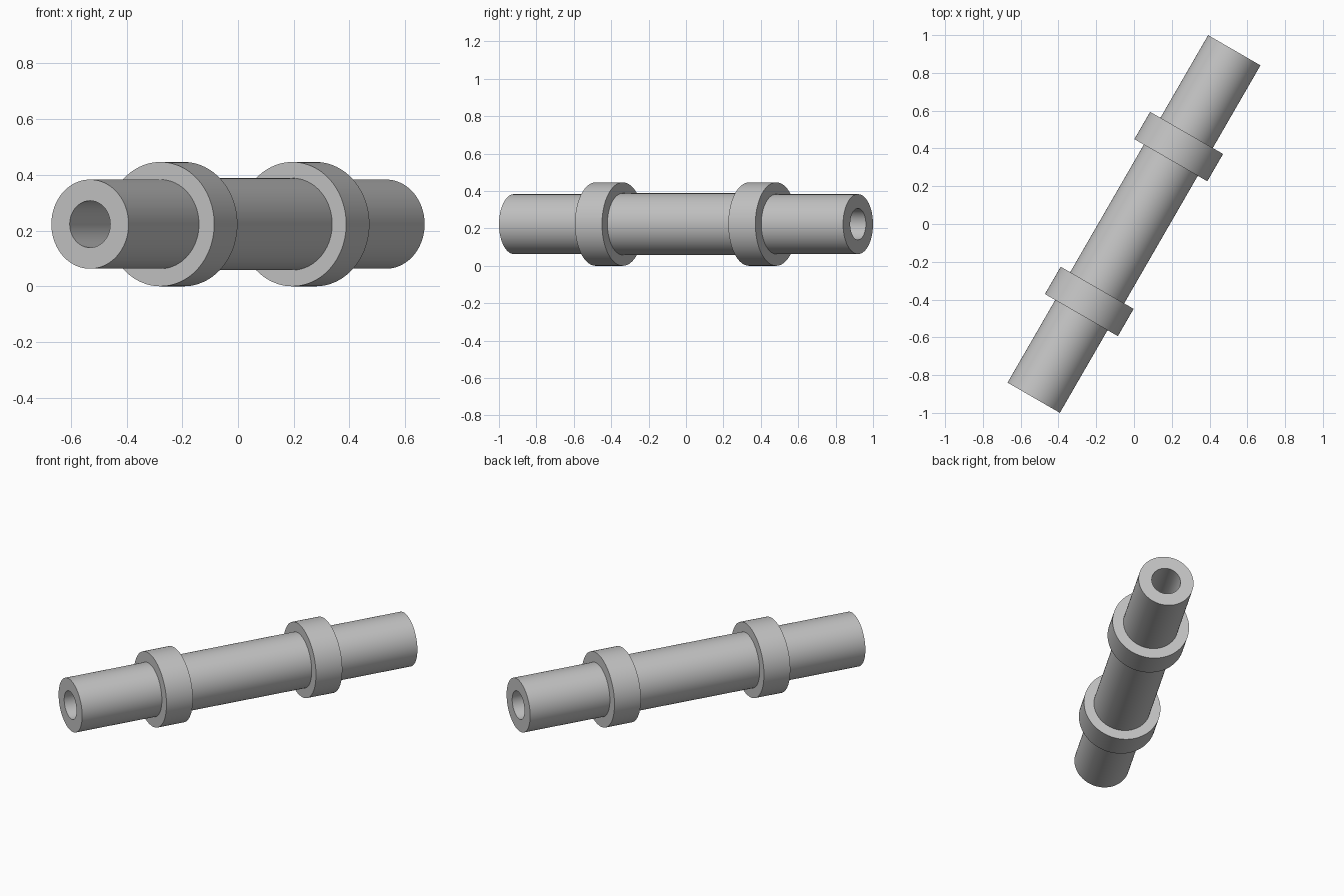
import bpy, bmesh, math
from mathutils import Matrix

cube = bpy.data.objects.get("Cube")
if cube:
    bpy.data.objects.remove(cube, do_unlink=True)

SEGMENTS = 96
HALF_LENGTH, COLLAR_OUT, COLLAR_IN = 1.062, 0.557, 0.39
BORE, END_R, MIDDLE_R, COLLAR_R = 0.084, 0.16, 0.165, 0.223

steel = bpy.data.materials.new("plain_grey")
steel.use_nodes = True
grey = (0.55, 0.55, 0.55, 1)
steel.diffuse_color = grey
steel.node_tree.nodes["Principled BSDF"].inputs["Base Color"].default_value = grey

# Half profile (radius, distance along the axis), mirrored to the other end
half = [(BORE, HALF_LENGTH), (END_R, HALF_LENGTH), (END_R, COLLAR_OUT),
        (COLLAR_R, COLLAR_OUT), (COLLAR_R, COLLAR_IN), (MIDDLE_R, COLLAR_IN)]
profile = half + [(r, -d) for r, d in reversed(half)]

# Hollow shaft with two collars, turned as one closed profile
bm = bmesh.new()
rings = []
for r, d in profile:
    ring = []
    for i in range(SEGMENTS):
        a = 2 * math.pi * i / SEGMENTS
        ring.append(bm.verts.new((r * math.cos(a), d, r * math.sin(a))))
    rings.append(ring)
for k, ring in enumerate(rings):
    following = rings[(k + 1) % len(rings)]
    for i in range(SEGMENTS):
        j = (i + 1) % SEGMENTS
        bm.faces.new((ring[i], ring[j], following[j], following[i]))
bmesh.ops.recalc_face_normals(bm, faces=bm.faces)

# Lay the shaft diagonally, resting on its collars
bm.transform(Matrix.Translation((0, 0, COLLAR_R)) @ Matrix.Rotation(math.radians(-30), 4, "Z"))
mesh = bpy.data.meshes.new("collared_shaft")
bm.to_mesh(mesh)
bm.free()
mesh.materials.append(steel)
shaft = bpy.data.objects.new("collared_shaft", mesh)
bpy.context.collection.objects.link(shaft)

bpy.ops.object.select_all(action="DESELECT")
shaft.select_set(True)
bpy.context.view_layer.objects.active = shaft
bpy.ops.object.shade_smooth_by_angle(angle=math.radians(30))
